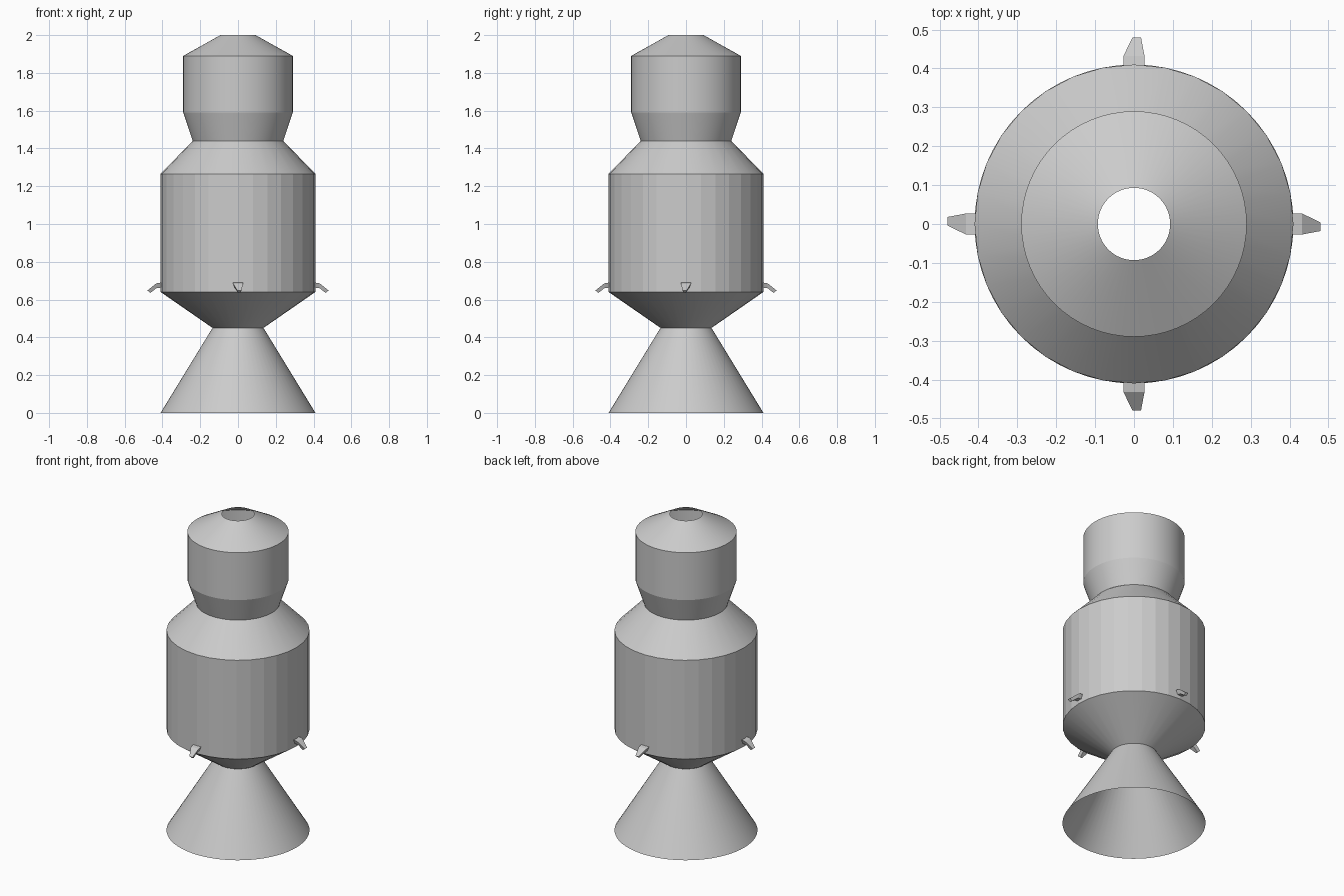
import bpy, bmesh, math
from mathutils import Matrix

cube = bpy.data.objects.get("Cube")
if cube:
    bpy.data.objects.remove(cube)

grey = bpy.data.materials.new("light grey")
grey.use_nodes = True
colour = (0.6, 0.6, 0.6, 1)
grey.diffuse_color = colour
grey.node_tree.nodes["Principled BSDF"].inputs["Base Color"].default_value = colour


def finish(name, bm):
    mesh = bpy.data.meshes.new(name)
    bm.to_mesh(mesh)
    bm.free()
    mesh.materials.append(grey)
    obj = bpy.data.objects.new(name, mesh)
    bpy.context.collection.objects.link(obj)
    return obj


def shell(name, profile, sides):
    """Open turned skin through (radius, height) pairs."""
    bm = bmesh.new()
    rings = [[bm.verts.new((r * math.cos(math.tau * i / sides),
                            r * math.sin(math.tau * i / sides), z))
              for i in range(sides)] for r, z in profile]
    for low, high in zip(rings, rings[1:]):
        for i in range(sides):
            j = (i + 1) % sides
            bm.faces.new((low[i], low[j], high[j], high[i]))
    return finish(name, bm)


def thruster(name, angle, lean):
    """Small drooping claw: cross-sections swept outwards and down."""
    # radius, underside, top, half width, sideways shift
    sections = [(0.395, 0.665, 0.692, 0.027, 0),
                (0.432, 0.660, 0.686, 0.027, 0),
                (0.472, 0.635, 0.648, 0.011, lean)]
    bm = bmesh.new()
    loops = []
    for i, (r, low, top, w, shift) in enumerate(sections):
        tip = 0.008 if i == 2 else 0
        loops.append([bm.verts.new(p) for p in (
            (r - tip, shift - w * 0.6, low), (r - tip, shift + w * 0.6, low),
            (r + tip, shift + w, top), (r + tip, shift - w, top))])
    for a, b in zip(loops, loops[1:]):
        for i in range(4):
            j = (i + 1) % 4
            bm.faces.new((a[i], a[j], b[j], b[i]))
    bm.faces.new(loops[0])
    bm.faces.new(loops[-1])
    bmesh.ops.recalc_face_normals(bm, faces=bm.faces)
    bm.transform(Matrix.Rotation(angle, 4, 'Z'))
    return finish(name, bm)


# Hollow skin, from the engine bell up to the open nose
shells = [
    shell("engine_bell", [(0.41, 0), (0.135, 0.45)], 64),
    shell("tail_cone", [(0.135, 0.45), (0.41, 0.64)], 32),
    shell("main_body", [(0.41, 0.64), (0.41, 1.265)], 32),
    shell("shoulder", [(0.41, 1.265), (0.24, 1.44)], 32),
    shell("upper_module", [(0.24, 1.44), (0.29, 1.59), (0.29, 1.89)], 64),
    shell("nose_cone", [(0.29, 1.89), (0.093, 2)], 64),
]
for obj in shells:
    bpy.ops.object.select_all(action='DESELECT')
    obj.select_set(True)
    bpy.context.view_layer.objects.active = obj
    bpy.ops.object.shade_smooth_by_angle(angle=math.radians(10))

# Four claws around the lower rim
for i, side in enumerate(("left", "back", "right", "front")):
    thruster(side + "_thruster", i * math.pi / 2, 0.007 if side == "front" else -0.007)
